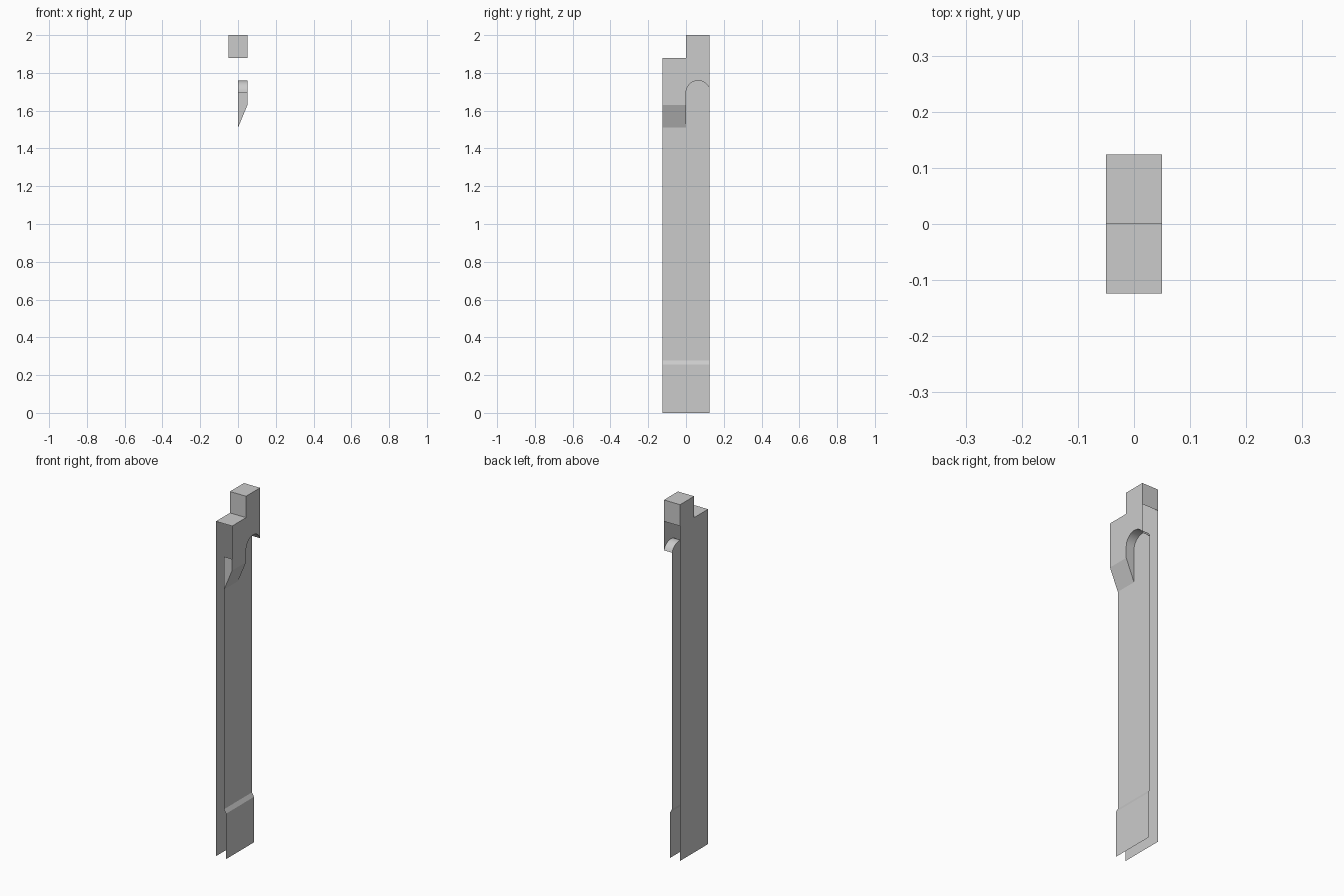
import bpy, bmesh, math

cube = bpy.data.objects.get("Cube")
if cube:
    bpy.data.objects.remove(cube, do_unlink=True)

GREY = (0.6, 0.6, 0.6, 1.0)
mat = bpy.data.materials.new("light grey")
mat.use_nodes = True
mat.diffuse_color = GREY
mat.node_tree.nodes["Principled BSDF"].inputs["Base Color"].default_value = GREY

# Main dimensions
HALF = 0.05                 # half width in x
FRONT, BACK = -0.124, 0.124
TOP, STEP = 2.0, 1.88       # upper block and front shoulder heights
SLOPE_LOW, SLOPE_HIGH = 1.51, 1.63
ARCH_Z, ARCH_R = 1.695, 0.064


def build(name, polygons, smooth=False):
    """Make one sheet-metal part from a list of polygons."""
    bm = bmesh.new()
    for poly in polygons:
        bm.faces.new([bm.verts.new(p) for p in poly])
    bmesh.ops.remove_doubles(bm, verts=bm.verts, dist=1e-5)
    mesh = bpy.data.meshes.new(name)
    bm.to_mesh(mesh)
    bm.free()
    mesh.materials.append(mat)
    obj = bpy.data.objects.new(name, mesh)
    bpy.context.collection.objects.link(obj)
    if smooth:
        bpy.ops.object.select_all(action='DESELECT')
        obj.select_set(True)
        bpy.context.view_layer.objects.active = obj
        bpy.ops.object.shade_smooth_by_angle(angle=math.radians(30))
    return obj


def sheet(x, outline):
    """Flat polygon across x from a (y, z) outline."""
    return [(x, y, z) for y, z in outline]


def bent(profile, y0, y1):
    """Quads sweeping an (x, z) profile along y."""
    return [[(a, y0, b), (a, y1, b), (c, y1, d), (c, y0, d)]
            for (a, b), (c, d) in zip(profile, profile[1:])]


# Arch outline, running from the middle of the side to its back edge
end = math.acos((BACK - ARCH_R) / ARCH_R)
steps = 16
arch = []
for i in range(steps + 1):
    t = math.pi + (end - math.pi) * i / steps
    arch.append((ARCH_R + ARCH_R * math.cos(t), ARCH_Z + ARCH_R * math.sin(t)))

shoulder = [(BACK, TOP), (0, TOP), (0, STEP), (FRONT, STEP)]

# Full-height flat side
build("long_side_panel", [sheet(-HALF, shoulder + [(FRONT, 0), (BACK, 0)])])

# Short outer side with the arched cut-out
build("upper_side_panel",
      [sheet(HALF, shoulder + [(FRONT, SLOPE_HIGH), (0, SLOPE_HIGH)] + arch)])

# Stepped cap: front shoulder, riser, top and back plate
cap = [(FRONT, STEP), (0, STEP), (0, TOP), (BACK, TOP), (BACK, STEP)]
build("stepped_cap", [[(-HALF, a, b), (HALF, a, b), (HALF, c, d), (-HALF, c, d)]
                      for (a, b), (c, d) in zip(cap, cap[1:])])

# Recessed inner side with its flared foot
build("inner_side_panel",
      bent([(0.0125, 0), (0.0125, 0.255), (0, 0.277), (0, SLOPE_LOW)], FRONT, BACK)
      + [sheet(0, [(BACK, SLOPE_LOW)] + arch[::-1] + [(0, SLOPE_LOW)])])

# Sloped transition below the upper side
build("sloped_transition", bent([(0, SLOPE_LOW), (HALF, SLOPE_HIGH)], FRONT, 0))


# Tapered plates closing the front and middle of the transition
def tapered(y):
    return [(0, y, SLOPE_LOW), (HALF, y, SLOPE_HIGH), (HALF, y, ARCH_Z), (0, y, ARCH_Z)]


build("front_tapered_plate", [tapered(FRONT)])

# Arch lining between the inner and outer sides
build("arch_lining", [tapered(0)[::-1]]
      + [[(0, a, b), (HALF, a, b), (HALF, c, d), (0, c, d)]
         for (a, b), (c, d) in zip(arch, arch[1:])], smooth=True)
